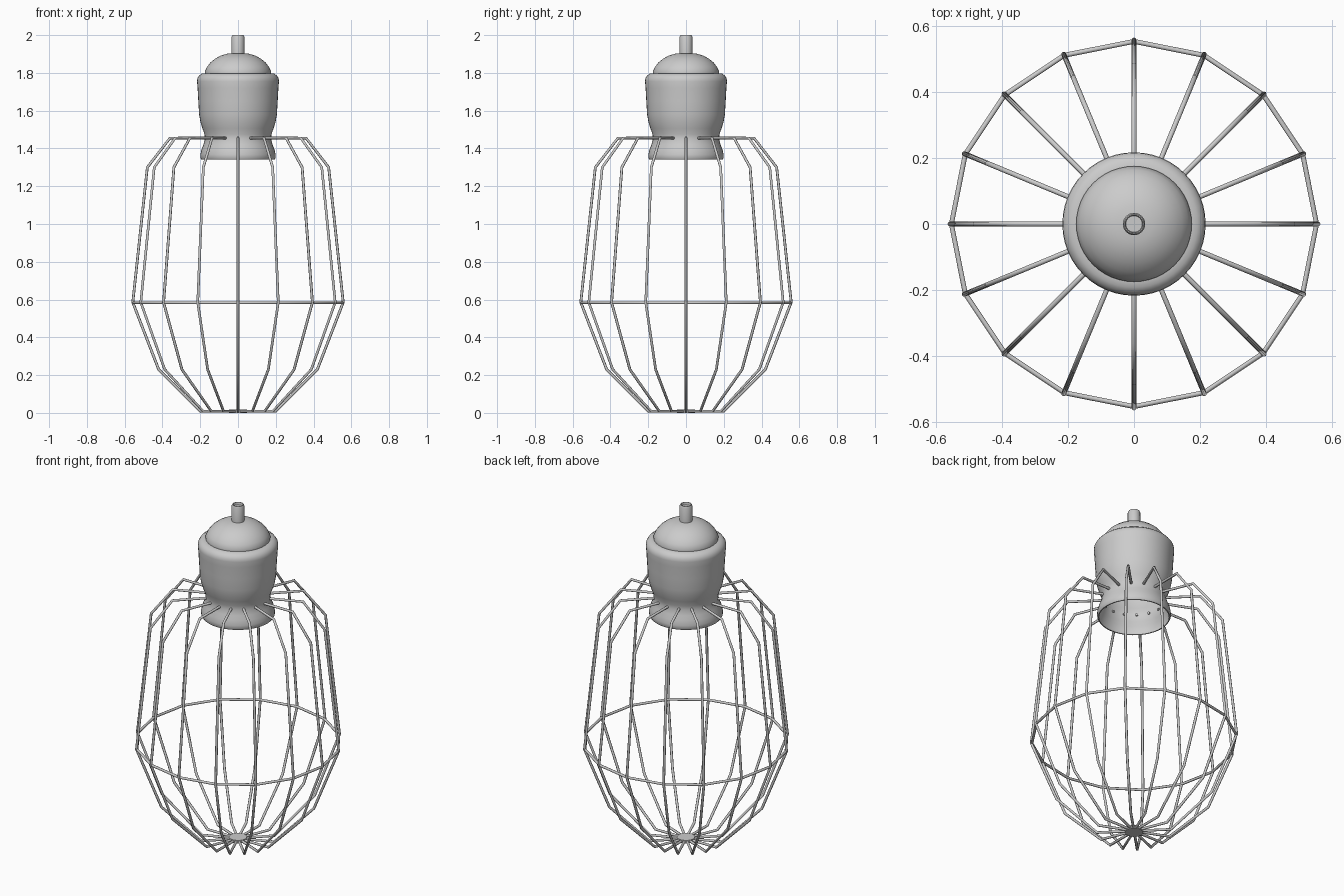
import bpy, bmesh, math

if "Cube" in bpy.data.objects:
    bpy.data.objects.remove(bpy.data.objects["Cube"])

WIRES = 16
WIRE_R = 0.0075


def lathe(name, profile, segments=48):
    """Spin an (r, z) profile about the z axis."""
    bm = bmesh.new()
    verts = [bm.verts.new((r, 0, z)) for r, z in profile]
    edges = [bm.edges.new(p) for p in zip(verts, verts[1:])]
    bmesh.ops.spin(bm, geom=verts + edges, cent=(0, 0, 0), axis=(0, 0, 1),
                   angle=2 * math.pi, steps=segments)
    bmesh.ops.remove_doubles(bm, verts=bm.verts, dist=1e-4)
    bmesh.ops.recalc_face_normals(bm, faces=bm.faces)
    me = bpy.data.meshes.new(name)
    bm.to_mesh(me)
    bm.free()
    ob = bpy.data.objects.new(name, me)
    bpy.context.collection.objects.link(ob)
    select(ob)
    bpy.ops.object.shade_smooth_by_angle(angle=math.radians(35))


def select(ob):
    bpy.ops.object.select_all(action='DESELECT')
    ob.select_set(True)
    bpy.context.view_layer.objects.active = ob


def wire(name, points, cyclic=False):
    """Round wire along a polyline, converted to mesh."""
    cu = bpy.data.curves.new(name, 'CURVE')
    cu.dimensions = '3D'
    cu.bevel_depth = WIRE_R
    cu.bevel_resolution = 2
    cu.use_fill_caps = True
    sp = cu.splines.new('POLY')
    sp.points.add(len(points) - 1)
    for p, co in zip(sp.points, points):
        p.co = (*co, 1)
    sp.use_cyclic_u = cyclic
    ob = bpy.data.objects.new(name, cu)
    bpy.context.collection.objects.link(ob)
    select(ob)
    bpy.ops.object.convert(target='MESH')
    bpy.ops.object.shade_smooth_by_angle(angle=math.radians(60))


# Socket housing: open rolled bottom lip, waisted neck, rounded shoulder
lathe("socket_housing", [
    (0.188, 1.341), (0.194, 1.341), (0.199, 1.35), (0.199, 1.368),
    (0.193, 1.395), (0.183, 1.42), (0.175, 1.45), (0.177, 1.475),
    (0.188, 1.505), (0.199, 1.54), (0.206, 1.58), (0.210, 1.65),
    (0.214, 1.72), (0.217, 1.755), (0.215, 1.772), (0.206, 1.785),
    (0.192, 1.796), (0.174, 1.798)])

# Domed cap
lathe("dome_cap", [
    (0.174, 1.796), (0.175, 1.808), (0.164, 1.832), (0.146, 1.855),
    (0.120, 1.876), (0.090, 1.892), (0.055, 1.902), (0.0, 1.906)])

# Cable stem with a recessed top
lathe("cable_stem", [
    (0.034, 1.89), (0.034, 1.992), (0.030, 2.0), (0.027, 2.0),
    (0.025, 1.985), (0.0, 1.985)], 24)

# Cage ribs, bent from the neck out and back in to the bottom centre
rib = [(0.168, 1.455), (0.36, 1.455), (0.48, 1.30), (0.557, 0.585),
       (0.42, 0.23), (0.20, 0.009), (0.003, 0.009)]
for i in range(WIRES):
    a = 2 * math.pi * i / WIRES
    wire(f"cage_rib_{i + 1}",
         [(r * math.cos(a), r * math.sin(a), z) for r, z in rib])

# Hoop tying the ribs together at the widest point
wire("cage_hoop", [(0.553 * math.cos(2 * math.pi * i / WIRES),
                    0.553 * math.sin(2 * math.pi * i / WIRES), 0.583)
                   for i in range(WIRES)], cyclic=True)

# Small disc where the ribs meet at the bottom
lathe("bottom_disc", [(0.0, 0.0), (0.048, 0.0), (0.048, 0.019), (0.0, 0.019)], 24)
